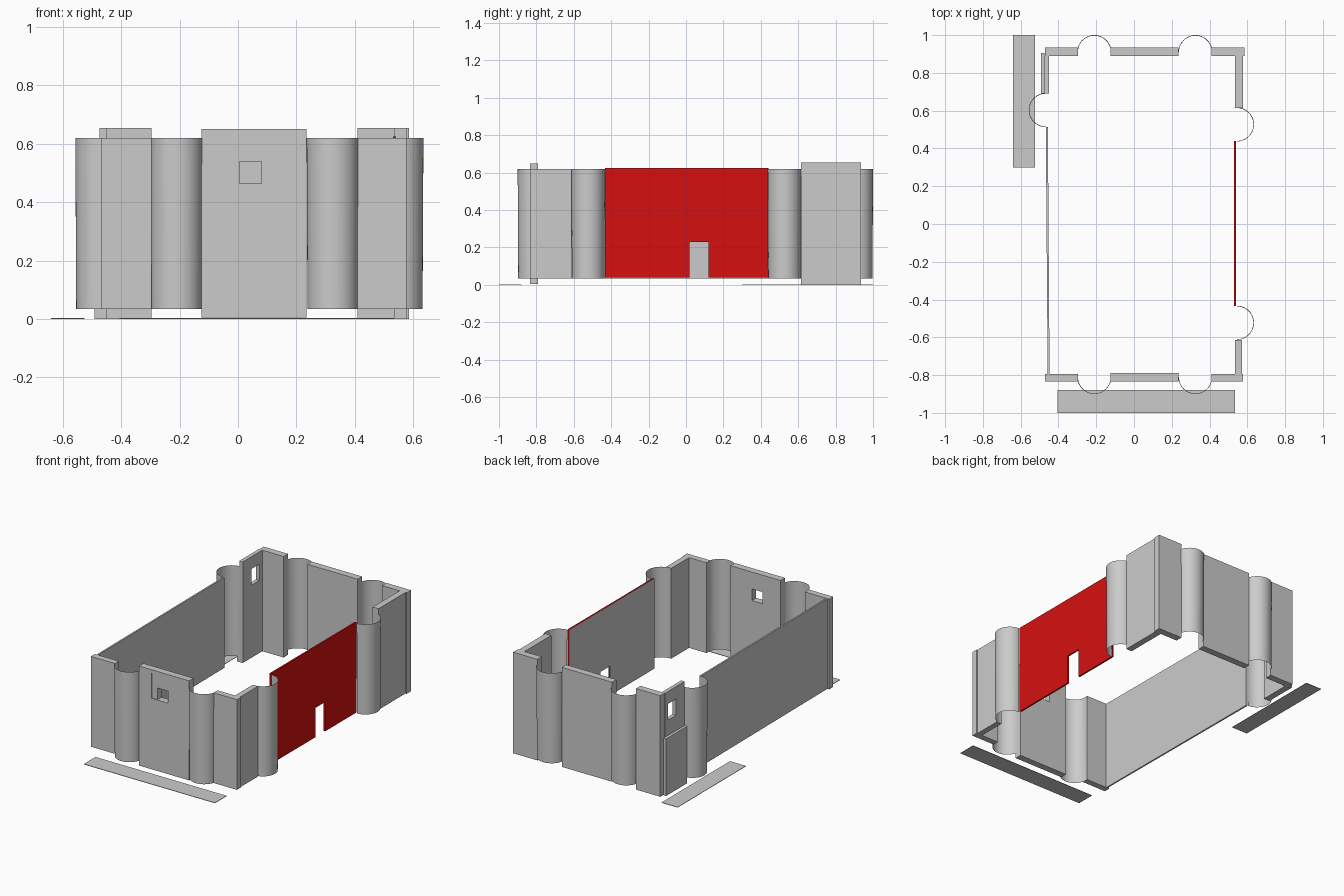
import bpy, bmesh, math

old = bpy.data.objects.get("Cube")
if old:
    bpy.data.objects.remove(old, do_unlink=True)


def material(name, colour):
    m = bpy.data.materials.new(name)
    m.use_nodes = True
    m.diffuse_color = (*colour, 1)
    m.node_tree.nodes["Principled BSDF"].inputs["Base Color"].default_value = (*colour, 1)
    return m


GREY = material("plaster grey", (0.6, 0.6, 0.6))
RED = material("wall red", (0.67, 0.005, 0.005))
LOW, HIGH = 0.035, 0.62      # height range of the ordinary walls
FULL = 0.655                 # top of the taller walls


def finish(name, bm, mats=(GREY,)):
    mesh = bpy.data.meshes.new(name)
    bm.to_mesh(mesh)
    bm.free()
    for m in mats:
        mesh.materials.append(m)
    ob = bpy.data.objects.new(name, mesh)
    bpy.context.collection.objects.link(ob)
    return ob


def prism(name, plan, z0, z1, mats=(GREY,)):
    """Upright solid from a plan outline."""
    bm = bmesh.new()
    base = bm.faces.new([bm.verts.new((x, y, z0)) for x, y in plan])
    top = bmesh.ops.extrude_face_region(bm, geom=[base])["geom"]
    bmesh.ops.translate(bm, vec=(0, 0, z1 - z0),
                        verts=[v for v in top if isinstance(v, bmesh.types.BMVert)])
    bmesh.ops.recalc_face_normals(bm, faces=bm.faces)
    return finish(name, bm, mats)


def box(name, x0, x1, y0, y1, z0=LOW, z1=HIGH, mats=(GREY,)):
    return prism(name, [(x0, y0), (x1, y0), (x1, y1), (x0, y1)], z0, z1, mats)


def cut(ob, *extent):
    """Cut a box-shaped opening or recess."""
    cutter = box("cutter", *extent)
    cutter.hide_render = True
    mod = ob.modifiers.new("opening", "BOOLEAN")
    mod.operation, mod.solver, mod.object = "DIFFERENCE", "EXACT", cutter
    bpy.context.view_layer.objects.active = ob
    bpy.ops.object.modifier_apply(modifier=mod.name)
    bpy.data.objects.remove(cutter, do_unlink=True)


def bay(name, cx, cy, facing, radius=0.09, steps=24):
    """Thin half-round bay bulging towards the facing angle, slightly wider at the top."""
    bm = bmesh.new()
    rows = []
    for z, r in ((LOW, radius - 0.003), (HIGH, radius)):
        angles = [math.radians(facing - 90 + 180 * i / steps) for i in range(steps + 1)]
        rows.append([bm.verts.new((cx + r * math.cos(a), cy + r * math.sin(a), z))
                     for a in angles])
    for i in range(steps):
        bm.faces.new((rows[0][i], rows[0][i + 1], rows[1][i + 1], rows[1][i]))
    ob = finish(name, bm)
    for p in ob.data.polygons:
        p.use_smooth = True


# Half-round bays
for side, x in (("right", -0.21), ("left", 0.325)):
    bay(f"front_{side}_bay", x, -0.81, 270)
    bay(f"back_{side}_bay", x, 0.91, 90)
bay("left_front_bay", 0.545, -0.523, 0)
bay("left_back_bay", 0.545, 0.527, 0)
bay("right_back_bay", -0.467, 0.603, 180)

# Front walls
box("front_right_panel", -0.47, -0.297, -0.835, -0.795)
box("front_left_panel", 0.41, 0.577, -0.835, -0.795)
front = box("front_middle_panel", -0.125, 0.235, -0.835, -0.79, 0.005, 0.65)
cut(front, -0.035, 0.085, -0.9, -0.83, 0.465, 0.63)
cut(front, 0.005, 0.08, -0.9, -0.7, 0.465, 0.54)

# Back walls
box("back_right_panel", -0.47, -0.297, 0.89, 0.935, 0, FULL)
box("back_middle_panel", -0.125, 0.235, 0.89, 0.935, 0.005, 0.65)
box("back_left_panel", 0.41, 0.585, 0.89, 0.935, 0, FULL)

# Left side walls
box("left_front_wall", 0.535, 0.572, -0.795, -0.613)
box("left_back_wall", 0.535, 0.577, 0.615, 0.89, 0, FULL)
red_wall = box("left_long_wall", 0.53, 0.541, -0.433, 0.44, 0.04, 0.625, (GREY, RED))
cut(red_wall, 0.4, 0.7, 0.02, 0.12, -0.1, 0.23)
for p in red_wall.data.polygons:
    p.material_index = 0 if p.normal.x < -0.5 else 1

# Right side walls: slightly skewed long wall, and a windowed wall on a thicker base
prism("right_long_wall", [(-0.467, 0.513), (-0.457, -0.797),
                          (-0.447, -0.797), (-0.456, 0.513)], LOW, HIGH)
wall = prism("right_back_wall", [(-0.474, 0.69), (-0.449, 0.69),
                                 (-0.449, 0.89), (-0.474, 0.89)], 0, FULL)
cut(wall, -0.6, -0.3, 0.78, 0.86, 0.47, 0.575)
box("right_back_wall_base", -0.492, -0.474, 0.69, 0.905, 0, 0.37)

# Flat ground strips
box("front_ground_strip", -0.405, 0.535, -1, -0.88, 0, 0.003)
box("right_ground_strip", -0.64, -0.525, 0.3, 1, 0, 0.003)
